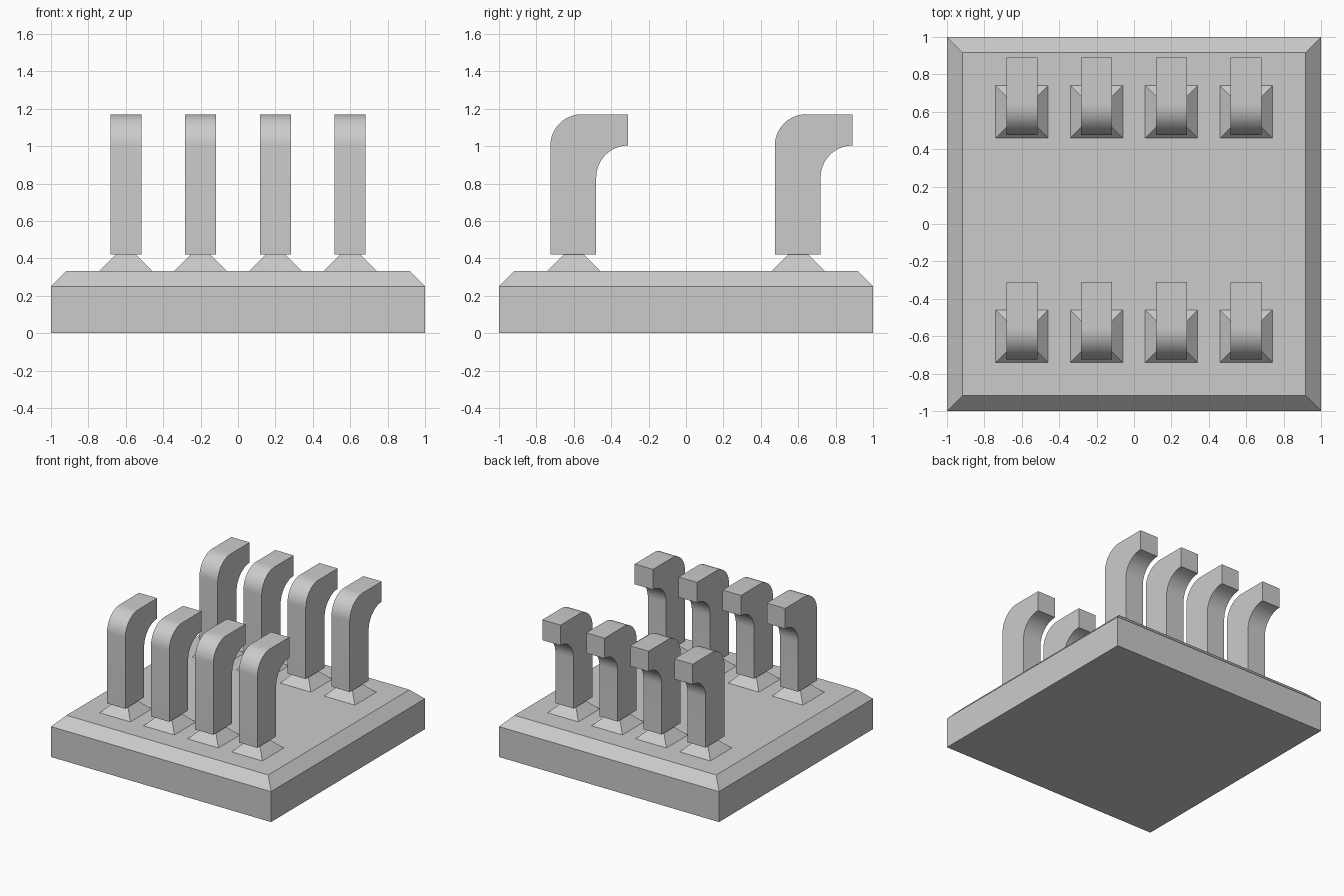
import bpy, bmesh, math

cube = bpy.data.objects.get("Cube")
if cube:
    bpy.data.objects.remove(cube, do_unlink=True)

# Single grey finish
grey = bpy.data.materials.new("grey")
grey.use_nodes = True
colour = (0.6, 0.6, 0.6, 1)
grey.diffuse_color = colour
grey.node_tree.nodes["Principled BSDF"].inputs["Base Color"].default_value = colour


def finish(name, bm, location=(0, 0, 0)):
    bmesh.ops.recalc_face_normals(bm, faces=bm.faces)
    mesh = bpy.data.meshes.new(name)
    bm.to_mesh(mesh)
    bm.free()
    mesh.materials.append(grey)
    obj = bpy.data.objects.new(name, mesh)
    obj.location = location
    bpy.context.collection.objects.link(obj)
    return obj


def stacked_squares(name, levels, location=(0, 0, 0)):
    """Closed solid through square sections given as (half width, height)."""
    bm = bmesh.new()
    rings = [[bm.verts.new((sx * h, sy * h, z))
              for sx, sy in ((-1, -1), (1, -1), (1, 1), (-1, 1))]
             for h, z in levels]
    for low, high in zip(rings, rings[1:]):
        for i in range(4):
            j = (i + 1) % 4
            bm.faces.new((low[i], low[j], high[j], high[i]))
    bm.faces.new(rings[0])
    bm.faces.new(rings[-1])
    return finish(name, bm, location)


def arc(cy, cz, radius, start, end, steps=16):
    angles = [math.radians(start + (end - start) * i / steps) for i in range(steps + 1)]
    return [(cy + radius * math.cos(a), cz + radius * math.sin(a)) for a in angles]


def hook(name, location):
    """Side profile of an upright with a rounded overhang, extruded across x."""
    half = 0.083
    profile = [(-0.125, 0.42)]
    profile += arc(0.042, 1.003, 0.167, 180, 90)
    profile += [(0.29, 1.17)]
    profile += arc(0.29, 0.833, 0.17, 90, 180)
    profile += [(0.12, 0.42)]
    bm = bmesh.new()
    face = bm.faces.new([bm.verts.new((-half, y, z)) for y, z in profile])
    out = bmesh.ops.extrude_face_region(bm, geom=[face])
    moved = [v for v in out["geom"] if isinstance(v, bmesh.types.BMVert)]
    bmesh.ops.translate(bm, verts=moved, vec=(2 * half, 0, 0))
    obj = finish(name, bm, location)
    bpy.ops.object.select_all(action="DESELECT")
    obj.select_set(True)
    bpy.context.view_layer.objects.active = obj
    bpy.ops.object.shade_smooth_by_angle(angle=math.radians(30))


# Base slab with chamfered upper edge
stacked_squares("base", [(1, 0), (1, 0.25), (0.917, 0.333)])

# Two rows of four hooks on tapered feet
for row, y in (("front", -0.6), ("back", 0.6)):
    for i in range(4):
        x = -0.6 + 0.4 * i
        stacked_squares(f"{row}_foot_{i + 1}", [(0.14, 0.333), (0.053, 0.42)], (x, y, 0))
        hook(f"{row}_hook_{i + 1}", (x, y, 0))
